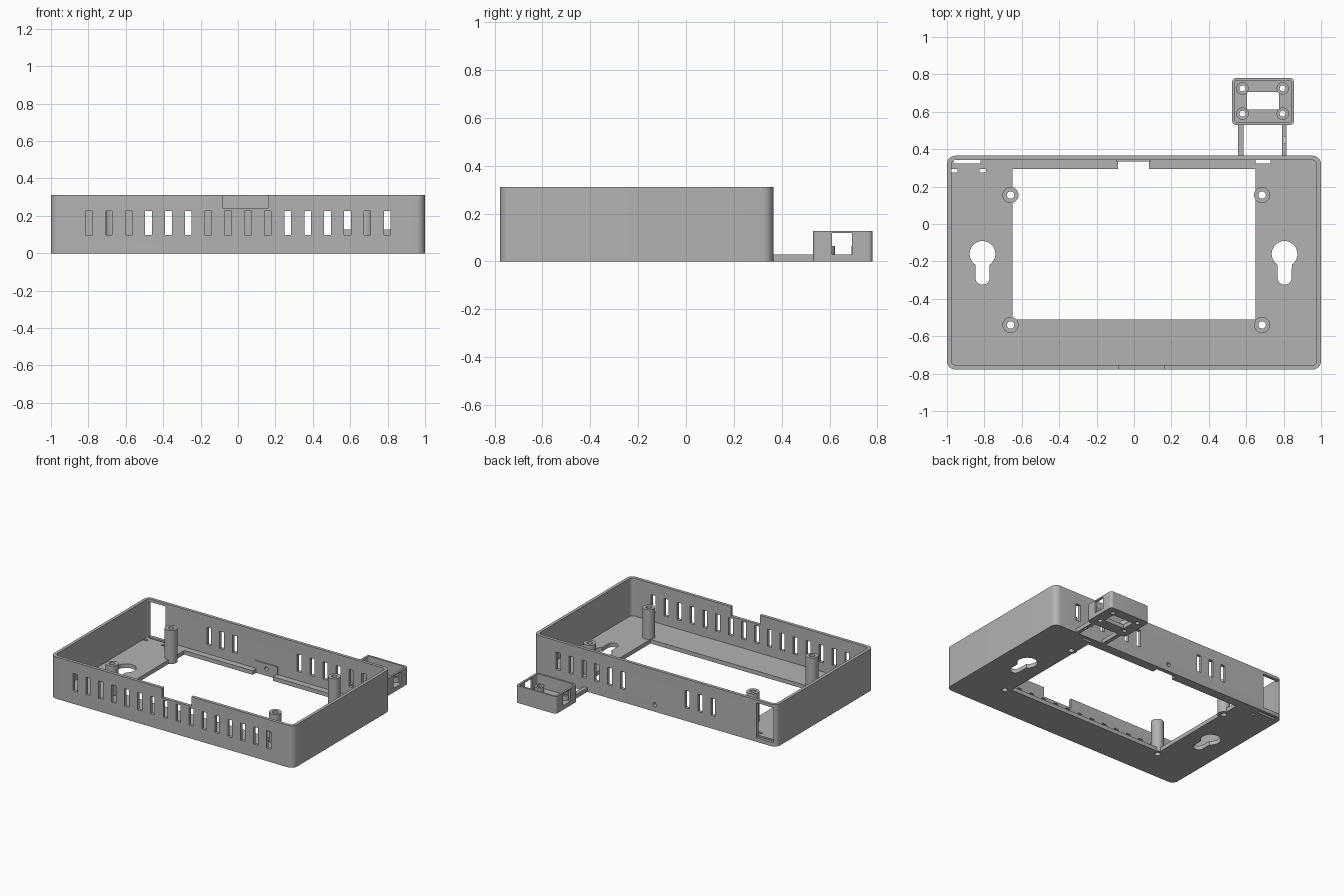
import bpy
import bmesh
from math import cos, sin, pi, radians
from mathutils import Matrix

cube = bpy.data.objects.get("Cube")
if cube:
    bpy.data.objects.remove(cube, do_unlink=True)

grey = bpy.data.materials.new("plain grey plastic")
grey.use_nodes = True
colour = (0.45, 0.45, 0.45, 1)
grey.diffuse_color = colour
grey.node_tree.nodes["Principled BSDF"].inputs["Base Color"].default_value = colour


def arc(cx, cy, r, start, end, steps):
    """Points on an arc, angles in degrees."""
    return [(cx + r * cos(radians(start + (end - start) * i / steps)),
             cy + r * sin(radians(start + (end - start) * i / steps)))
            for i in range(steps + 1)]


def circle(cx, cy, r, n=32):
    return arc(cx, cy, r, 0, 360, n)[:-1]


def rounded(x0, x1, y0, y1, r):
    return (arc(x1 - r, y1 - r, r, 0, 90, 8) + arc(x0 + r, y1 - r, r, 90, 180, 8)
            + arc(x0 + r, y0 + r, r, 180, 270, 8) + arc(x1 - r, y0 + r, r, 270, 360, 8))


def prism(name, outline, z0, z1):
    """Extrude a flat outline from z0 to z1."""
    bm = bmesh.new()
    face = bm.faces.new([bm.verts.new((x, y, z0)) for x, y in outline])
    top = bmesh.ops.extrude_face_region(bm, geom=[face])["geom"]
    bmesh.ops.translate(bm, vec=(0, 0, z1 - z0),
                        verts=[v for v in top if isinstance(v, bmesh.types.BMVert)])
    bmesh.ops.recalc_face_normals(bm, faces=bm.faces)
    mesh = bpy.data.meshes.new(name)
    bm.to_mesh(mesh)
    bm.free()
    mesh.materials.append(grey)
    obj = bpy.data.objects.new(name, mesh)
    bpy.context.collection.objects.link(obj)
    return obj


def box(name, x0, x1, y0, y1, z0, z1):
    return prism(name, [(x0, y0), (x1, y0), (x1, y1), (x0, y1)], z0, z1)


def cut(obj, cutter):
    """Subtract the cutter and throw it away."""
    cutter.hide_render = True
    mod = obj.modifiers.new("cut", "BOOLEAN")
    mod.operation = "DIFFERENCE"
    mod.solver = "EXACT"
    mod.object = cutter
    bpy.context.view_layer.objects.active = obj
    bpy.ops.object.modifier_apply(modifier=mod.name)
    bpy.data.objects.remove(cutter, do_unlink=True)


def cut_box(obj, *limits):
    cut(obj, box("cutter", *limits))


def cut_prism(obj, outline, z0, z1):
    cut(obj, prism("cutter", outline, z0, z1))


def post(name, x, y, r, hole, height):
    tube = prism(name, circle(x, y, r), 0, height)
    cut_prism(tube, circle(x, y, hole), -0.1, height + 0.1)
    return tube


FLOOR, TOP = 0.03, 0.312
FRONT, BACK = -0.778, 0.365
WALL = 0.023
parts = []

# Main tray
tray = prism("tray", rounded(-1, 1, FRONT, BACK, 0.045), 0, TOP)
cut_prism(tray, rounded(-1 + WALL, 1 - WALL, FRONT + WALL, BACK - WALL, 0.025), FLOOR, 0.5)
parts.append(tray)

# Floor window with the clip notch behind it
cut_box(tray, -0.65, 0.65, -0.51, 0.295, -0.1, 0.1)
cut_box(tray, -0.085, 0.08, 0.28, 0.335, -0.1, 0.1)

# Keyhole hangers
for x in (-0.81, 0.805):
    keyhole = arc(x, -0.16, 0.069, -56, 236, 28)
    keyhole += arc(x, -0.287, 0.038, 180, 360, 10)
    cut_prism(tray, keyhole, -0.1, 0.1)

# Floor slots
for x0, x1, y0, y1 in ((-0.965, -0.82, 0.323, 0.342), (0.65, 0.73, 0.323, 0.342),
                       (-0.975, -0.945, 0.275, 0.295), (-0.825, -0.79, 0.275, 0.295)):
    cut_box(tray, x0, x1, y0, y1, -0.1, 0.1)

# Vent slots, sixteen in front and two groups behind
for i in range(16):
    x = -0.797 + i * 0.1063
    cut_box(tray, x - 0.018, x + 0.018, FRONT - 0.1, FRONT + 0.1, 0.097, 0.226)
    if i in (3, 4, 5) or i >= 10:
        cut_box(tray, x - 0.018, x + 0.018, BACK - 0.1, BACK + 0.1, 0.097, 0.226)

# Front notch and rear port
cut_box(tray, -0.08, 0.16, FRONT - 0.1, FRONT + 0.1, 0.24, 0.5)
cut_box(tray, -0.972, -0.835, BACK - 0.05, BACK + 0.1, FLOOR, 0.29)

# Clip plate and the screw hole through it and the rear wall
plate = box("clip_plate", -0.095, 0.09, 0.335, BACK - WALL, FLOOR, 0.09)
parts.append(plate)
for obj in (tray, plate):
    drill = prism("cutter", circle(0, 0, 0.015, 20), -0.06, 0.06)
    drill.data.transform(Matrix.Translation((0, BACK - 0.01, 0.052)) @ Matrix.Rotation(pi / 2, 4, "X"))
    cut(obj, drill)

# Board posts, set flush into the floor
for side, x in (("right", -0.66), ("left", 0.685)):
    for end, y in (("front", -0.54), ("back", 0.155)):
        cut_prism(tray, circle(x, y, 0.043), -0.1, 0.1)
        parts.append(post(f"{end}_{side}_post", x, y, 0.043, 0.02, 0.25))

# Small sensor box behind the tray
sensor = prism("sensor_box", rounded(0.525, 0.855, 0.53, 0.78, 0.02), 0, 0.128)
cut_prism(sensor, rounded(0.54, 0.84, 0.545, 0.765, 0.008), FLOOR, 0.5)
cut_box(sensor, 0.605, 0.775, 0.612, 0.706, -0.1, 0.1)
cut_box(sensor, 0.4, 1, 0.61, 0.695, FLOOR, 0.118)
parts.append(sensor)
for side, x in (("right", 0.58), ("left", 0.795)):
    for end, y in (("front", 0.59), ("back", 0.725)):
        cut_prism(sensor, circle(x, y, 0.033), -0.1, FLOOR + 0.02)
        parts.append(post(f"sensor_{end}_{side}_post", x, y, 0.033, 0.016, 0.065))

# Rails joining the sensor box to the tray
parts.append(box("right_rail", 0.556, 0.586, BACK, 0.53, 0, FLOOR))
left_rail = box("left_rail", 0.79, 0.816, BACK, 0.53, 0, FLOOR)
cut_box(left_rail, 0.798, 0.81, 0.43, 0.468, -0.1, 0.1)
parts.append(left_rail)

# Smooth the round walls, keep the edges crisp
bpy.ops.object.select_all(action="DESELECT")
for obj in parts:
    obj.select_set(True)
bpy.context.view_layer.objects.active = tray
bpy.ops.object.shade_smooth_by_angle(angle=radians(30))
